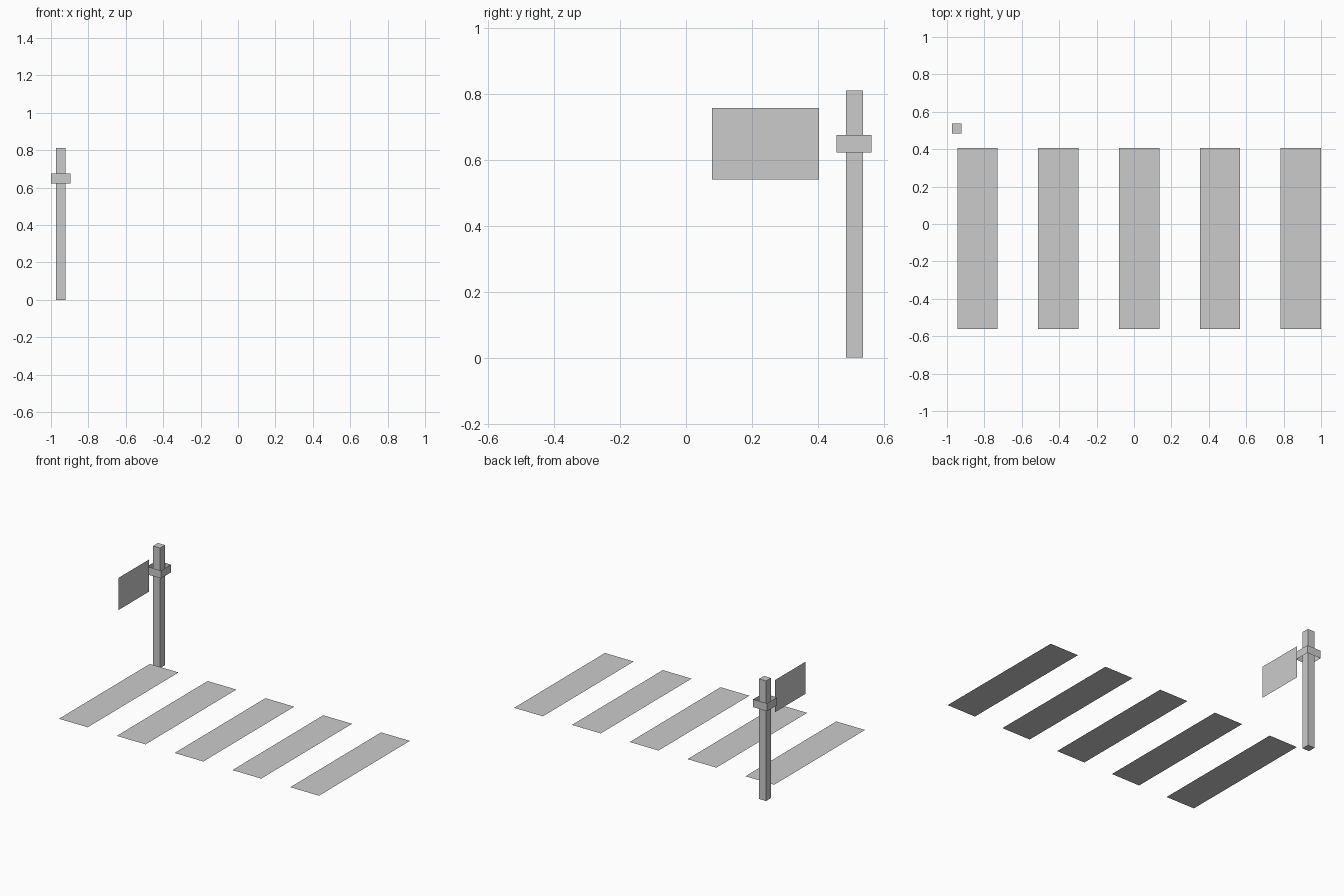
import bpy, bmesh
from mathutils import Vector

if "Cube" in bpy.data.objects:
    bpy.data.objects.remove(bpy.data.objects["Cube"])


def finish(bm, name):
    mesh = bpy.data.meshes.new(name)
    bm.to_mesh(mesh)
    bm.free()
    obj = bpy.data.objects.new(name, mesh)
    bpy.context.collection.objects.link(obj)
    return obj


def box(name, lo, hi, open_ends=False):
    lo, hi = Vector(lo), Vector(hi)
    bm = bmesh.new()
    bmesh.ops.create_cube(bm, size=1)
    bmesh.ops.scale(bm, vec=hi - lo, verts=bm.verts)
    bmesh.ops.translate(bm, vec=(lo + hi) / 2, verts=bm.verts)
    if open_ends:
        bm.normal_update()
        caps = [f for f in bm.faces if abs(f.normal.z) > 0.5]
        bmesh.ops.delete(bm, geom=caps, context='FACES_ONLY')
    return finish(bm, name)


def panel(name, corners):
    bm = bmesh.new()
    bm.faces.new([bm.verts.new(c) for c in corners])
    return finish(bm, name)


# Painted crossing stripes, single flat faces
STRIPE_Z, WIDTH, PITCH = 0.052, 0.215, 0.432
for i in range(5):
    x0 = -0.944 + i * PITCH
    x1 = x0 + WIDTH
    panel(f"stripe_{i + 1}", [(x0, -0.562, STRIPE_Z), (x1, -0.562, STRIPE_Z),
                              (x1, 0.407, STRIPE_Z), (x0, 0.407, STRIPE_Z)])

# Square post
box("post", (-0.974, 0.485, 0), (-0.922, 0.537, 0.811))

# Band around the post, open at top and bottom
box("post_band", (-1.0, 0.457, 0.623), (-0.896, 0.563, 0.676), open_ends=True)

# Thin sign panel beside the post
SX = -0.947
panel("sign_panel", [(SX, 0.079, 0.541), (SX, 0.403, 0.541),
                     (SX, 0.403, 0.758), (SX, 0.079, 0.758)])
